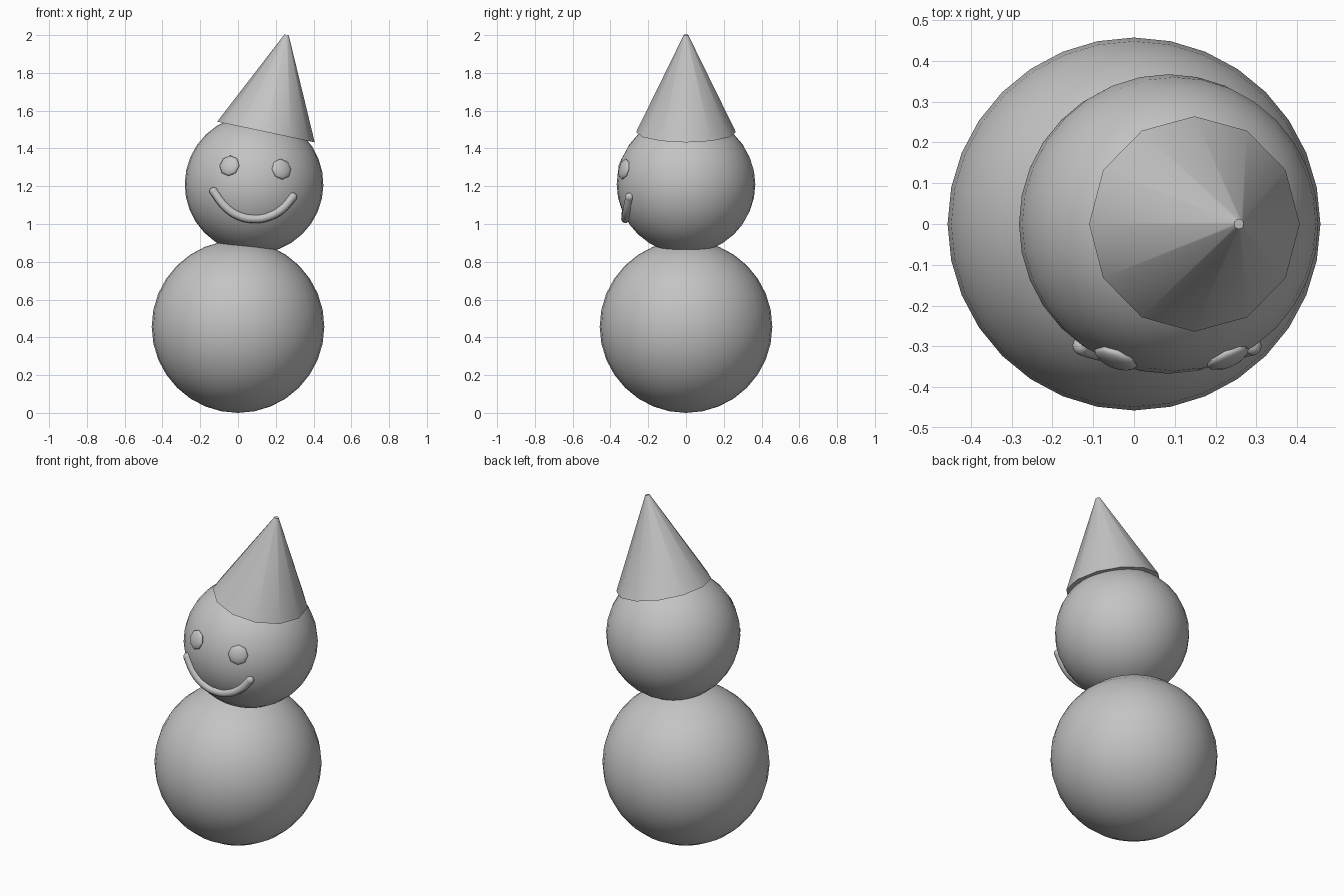
import bpy
import math
from mathutils import Vector

cube = bpy.data.objects.get("Cube")
if cube:
    bpy.data.objects.remove(cube, do_unlink=True)

BODY_R = 0.457
HEAD_R = 0.367
HEAD = Vector((0.085, 0, 1.21))
LEAN = math.radians(12)

# One plain grey for the whole figure
grey = bpy.data.materials.new("plain_grey")
grey.use_nodes = True
grey.diffuse_color = (0.55, 0.55, 0.55, 1)
grey.node_tree.nodes["Principled BSDF"].inputs["Base Color"].default_value = (0.55, 0.55, 0.55, 1)


def finish(name, smooth_angle=60):
    ob = bpy.context.object
    ob.name = name
    ob.data.materials.append(grey)
    bpy.ops.object.shade_smooth_by_angle(angle=math.radians(smooth_angle))
    return ob


def ball(name, centre, radius, segments=32, rings=16, rotation=(0, 0, 0)):
    bpy.ops.mesh.primitive_uv_sphere_add(segments=segments, ring_count=rings, radius=radius,
                                         location=centre, rotation=rotation)
    return finish(name)


def on_face(x, z, lift=0.0):
    """Point on the front of the head at the given x and z."""
    dx, dz = x - HEAD.x, z - HEAD.z
    return Vector((x, -math.sqrt((HEAD_R + lift) ** 2 - dx * dx - dz * dz), z))


# Body and leaning head
ball("body", (0, 0, BODY_R), BODY_R)
ball("head", HEAD, HEAD_R, rotation=(0, LEAN, 0))

# Cone hat, tilted with the head
axis = Vector((math.sin(LEAN), 0, math.cos(LEAN)))
base, height = Vector((0.148, 0, 1.487)), 0.525
bpy.ops.mesh.primitive_cone_add(vertices=12, radius1=0.264, radius2=0.012, depth=height,
                                location=base + axis * height / 2, rotation=(0, LEAN, 0))
finish("hat")

# Flattened button eyes facing out from the head
for name, x, z in (("right_eye", -0.045, 1.308), ("left_eye", 0.23, 1.29)):
    spot = on_face(x, z)
    eye = ball(name, spot, 0.056, 8, 6)
    eye.scale = (1, 1, 0.38)
    eye.rotation_euler = (spot - HEAD).to_track_quat('Z', 'Y').to_euler()

# Smiling mouth: a tube laid on the head
smile = [(-0.128, 1.172), (-0.07, 1.095), (0, 1.045), (0.085, 1.027),
         (0.165, 1.04), (0.235, 1.08), (0.29, 1.143)]
curve = bpy.data.curves.new("mouth", 'CURVE')
curve.dimensions = '3D'
curve.bevel_depth = 0.023
curve.bevel_resolution = 2
curve.resolution_u = 4
curve.use_fill_caps = True
spline = curve.splines.new('BEZIER')
spline.bezier_points.add(len(smile) - 1)
for point, (x, z) in zip(spline.bezier_points, smile):
    point.co = on_face(x, z, 0.002)
    point.handle_left_type = point.handle_right_type = 'AUTO'
mouth = bpy.data.objects.new("mouth", curve)
bpy.context.collection.objects.link(mouth)
bpy.ops.object.select_all(action='DESELECT')
mouth.select_set(True)
bpy.context.view_layer.objects.active = mouth
bpy.ops.object.convert(target='MESH')
finish("mouth")

# Rounded mouth corners
for name, end in (("right_mouth_corner", smile[0]), ("left_mouth_corner", smile[-1])):
    ball(name, on_face(*end, 0.002), 0.023, 12, 8)
